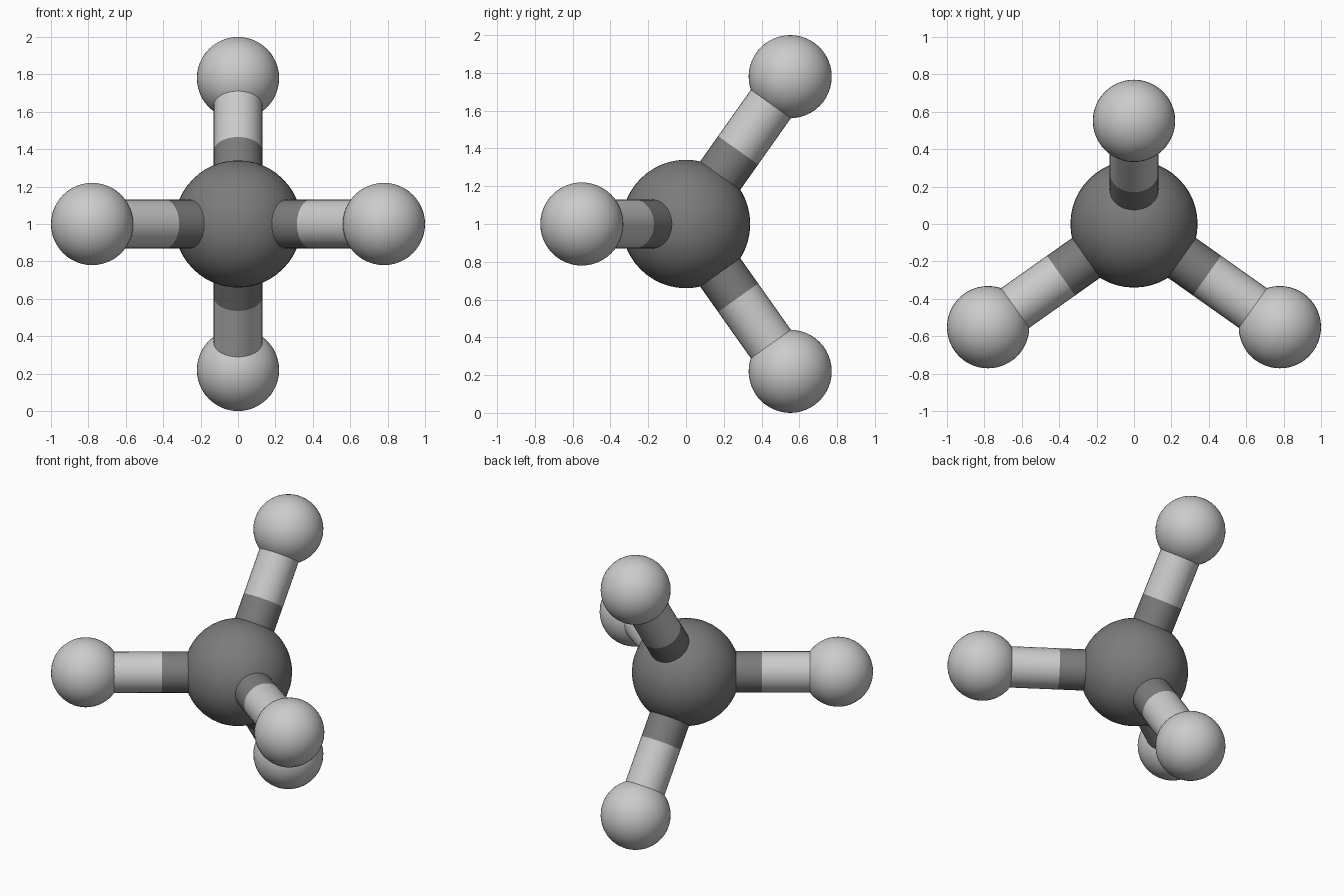
import bpy
from mathutils import Vector

if "Cube" in bpy.data.objects:
    bpy.data.objects.remove(bpy.data.objects["Cube"])

CENTRE = Vector((0, 0, 1))
A, B = 0.78, 0.5515          # tetrahedral offsets of the outer balls
R_CORE, R_OUTER, R_BOND = 0.34, 0.22, 0.13

dark = bpy.data.materials.new("dark_grey")
dark.diffuse_color = (0.2, 0.2, 0.2, 1)
dark.use_nodes = True
dark.node_tree.nodes["Principled BSDF"].inputs["Base Color"].default_value = dark.diffuse_color


def ball(name, loc, radius, mat=None):
    bpy.ops.mesh.primitive_uv_sphere_add(segments=48, ring_count=24, radius=radius, location=loc)
    finish(name, mat)


def rod(name, start, end, mat=None):
    axis = end - start
    bpy.ops.mesh.primitive_cylinder_add(
        vertices=32, radius=R_BOND, depth=axis.length, end_fill_type='NOTHING',
        location=(start + end) / 2, rotation=axis.to_track_quat('Z', 'Y').to_euler())
    finish(name, mat)


def finish(name, mat):
    obj = bpy.context.object
    obj.name = name
    bpy.ops.object.shade_smooth_by_angle()
    if mat:
        obj.data.materials.append(mat)


# Central ball
ball("core_ball", CENTRE, R_CORE, dark)

# Four outer balls, each joined by a two-tone rod
offsets = {
    "left": (-A, -B, 0),
    "right": (A, -B, 0),
    "upper": (0, B, A),
    "lower": (0, B, -A),
}
for side, offset in offsets.items():
    tip = CENTRE + Vector(offset)
    middle = (CENTRE + tip) / 2
    ball(side + "_ball", tip, R_OUTER)
    rod(side + "_rod_inner", CENTRE, middle, dark)
    rod(side + "_rod_outer", middle, tip)
